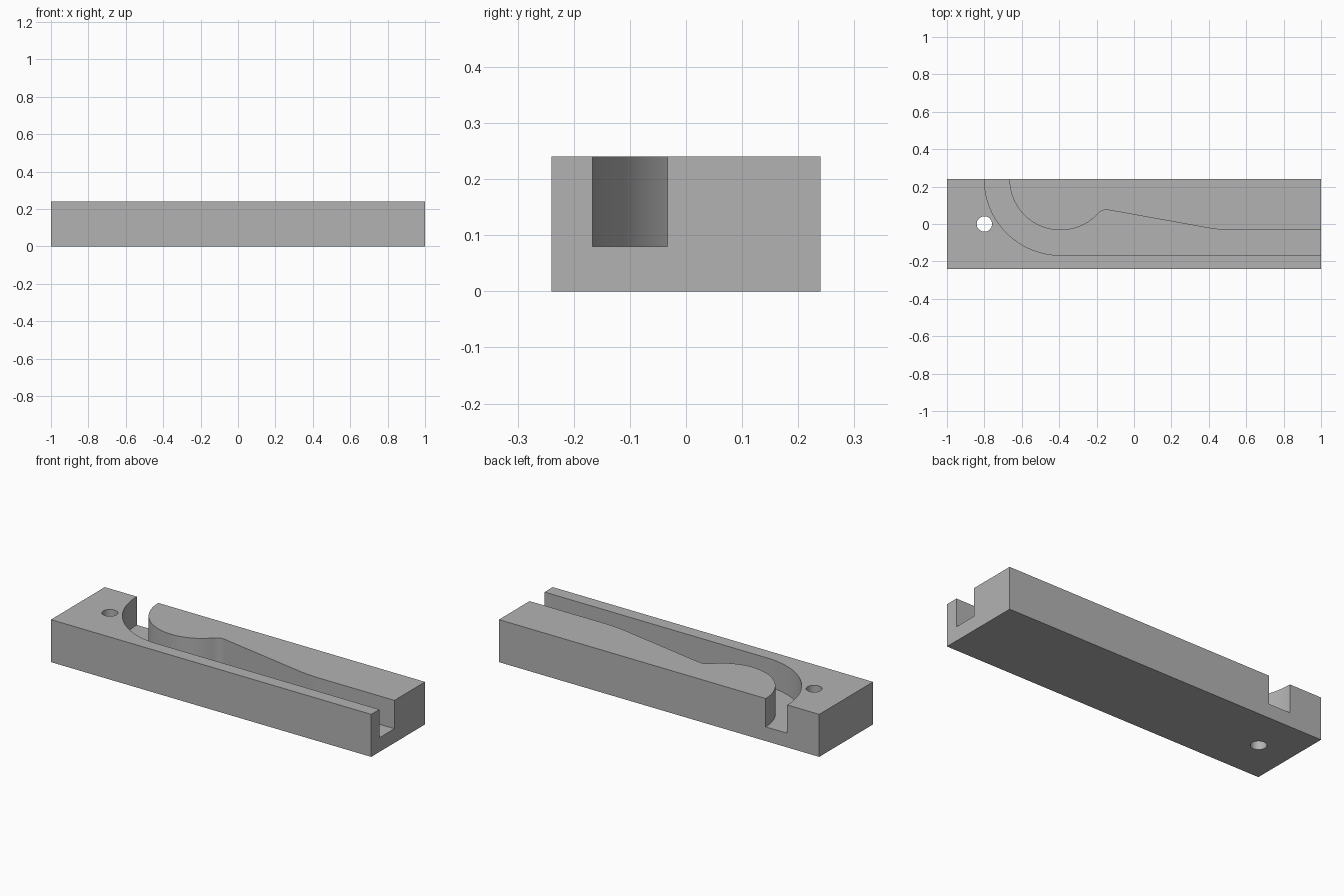
import bpy
import bmesh
from math import sin, cos, pi, radians, sqrt
from mathutils import Vector

cube = bpy.data.objects.get("Cube")
if cube:
    bpy.data.objects.remove(cube, do_unlink=True)

grey = bpy.data.materials.new("plain grey")
grey.use_nodes = True
colour = (0.45, 0.45, 0.45, 1)
grey.diffuse_color = colour
grey.node_tree.nodes["Principled BSDF"].inputs["Base Color"].default_value = colour


def prism(name, outline, z0, z1):
    """Extrude a closed plan outline from z0 to z1."""
    bm = bmesh.new()
    face = bm.faces.new([bm.verts.new((p[0], p[1], z0)) for p in outline])
    ext = bmesh.ops.extrude_face_region(bm, geom=[face])
    top = [v for v in ext["geom"] if isinstance(v, bmesh.types.BMVert)]
    bmesh.ops.translate(bm, verts=top, vec=(0, 0, z1 - z0))
    bmesh.ops.recalc_face_normals(bm, faces=bm.faces)
    mesh = bpy.data.meshes.new(name)
    bm.to_mesh(mesh)
    bm.free()
    mesh.materials.append(grey)
    obj = bpy.data.objects.new(name, mesh)
    bpy.context.collection.objects.link(obj)
    return obj


def arc(centre, r, a0, a1, n):
    return [Vector((centre[0] + r * cos(a0 + (a1 - a0) * i / n),
                    centre[1] + r * sin(a0 + (a1 - a0) * i / n)))
            for i in range(n + 1)]


# Main dimensions
HX, HY, H, FLOOR = 1.0, 0.24, 0.24, 0.08
bend = Vector((-0.393, HY))
r_out, r_in = 0.407, 0.273
slot_near, slot_far = HY - r_out, HY - r_in

# Sloping slot wall: rises to the left from its meeting point with the far wall
tilt = radians(10.2)
meet = Vector((0.462, slot_far))
along = Vector((-cos(tilt), sin(tilt)))
normal = Vector((-sin(tilt), -cos(tilt)))

# Rounded pocket tangent to the inner bend and the sloping wall
r_tip = 0.06
start = meet + normal * r_tip - bend
b = start.dot(along)
c = start.length_squared - (r_in + r_tip) ** 2
tip = meet + normal * r_tip + along * (-b - sqrt(b * b - c))
touch = tip - bend
touch_angle = -Vector((1, 0)).angle(touch)

# Gentle blend between the sloping wall and the straight far wall
r_blend = 0.75
t = r_blend * sin(tilt / 2) / cos(tilt / 2)
blend_centre = (meet.x + t, slot_far + r_blend)

# Slot outline, running past the block at both open ends
outline = [(-0.8, HY + 0.1)]
outline += arc(bend, r_out, pi, 1.5 * pi, 32)
outline += [(HX + 0.1, slot_near), (HX + 0.1, slot_far)]
outline += arc(blend_centre, r_blend, -pi / 2, -pi / 2 - tilt, 6)
outline += arc(tip, r_tip, pi / 2 - tilt, pi + touch_angle, 10)
outline += arc(bend, r_in, touch_angle, -pi, 40)[1:]
outline += [(bend.x - r_in, HY + 0.1)]

# Block, slot cutter and pin hole cutter
block = prism("slotted_block", [(-HX, -HY), (HX, -HY), (HX, HY), (-HX, HY)], 0, H)
slot = prism("slot_cutter", outline, FLOOR, H + 0.1)
hole = prism("hole_cutter", arc((-0.8, 0), 0.041, 0, 2 * pi, 40)[:-1], -0.1, H + 0.1)

for cutter in (slot, hole):
    mod = block.modifiers.new(cutter.name, "BOOLEAN")
    mod.operation = "DIFFERENCE"
    mod.solver = "EXACT"
    mod.object = cutter

# Bake the cuts and drop the cutters
bpy.context.view_layer.update()
depsgraph = bpy.context.evaluated_depsgraph_get()
carved = bpy.data.meshes.new_from_object(block.evaluated_get(depsgraph))
block.modifiers.clear()
block.data = carved
for cutter in (slot, hole):
    bpy.data.objects.remove(cutter, do_unlink=True)

bpy.ops.object.select_all(action="DESELECT")
block.select_set(True)
bpy.context.view_layer.objects.active = block
bpy.ops.object.shade_smooth_by_angle(angle=radians(30))
